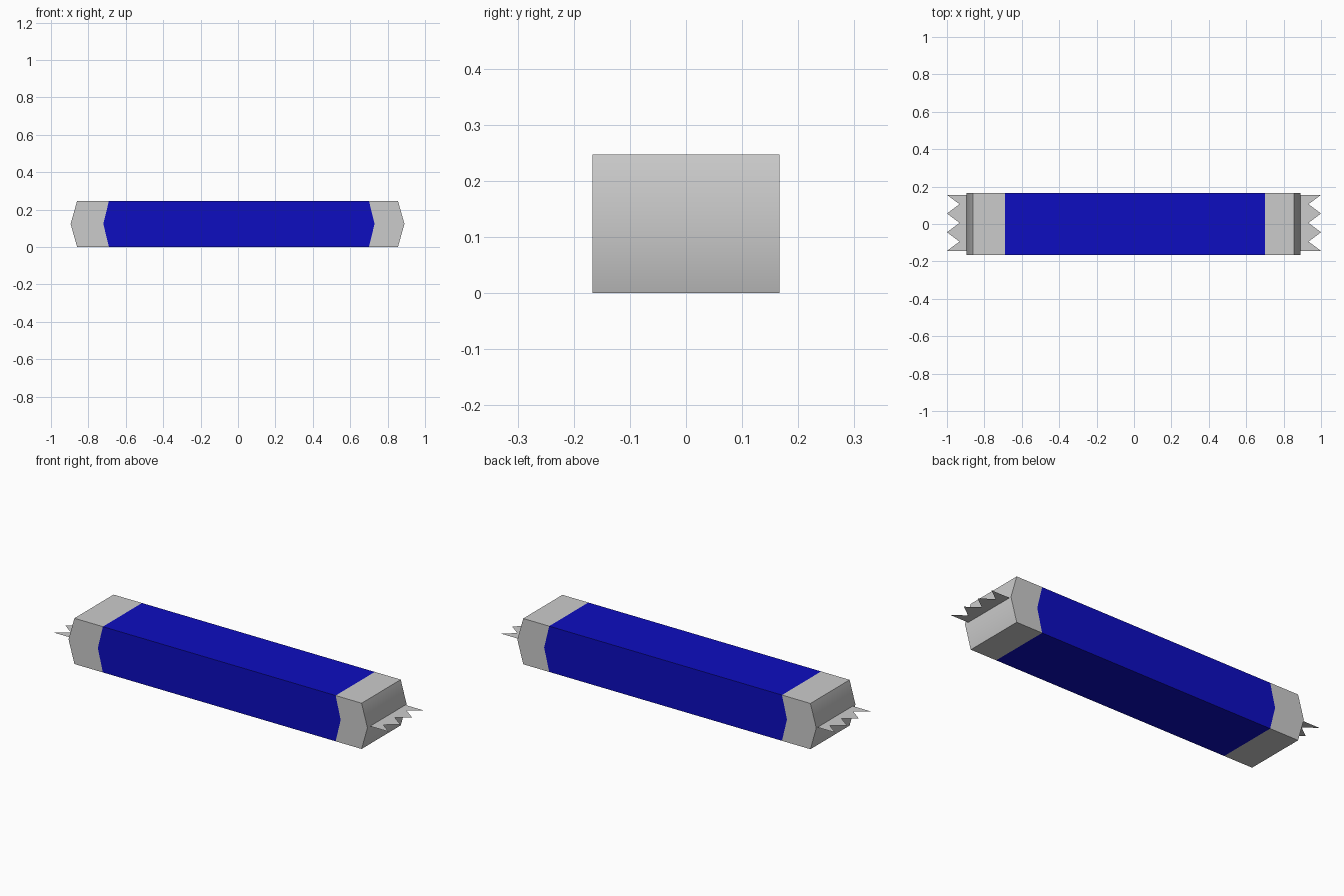
import bpy, math

if "Cube" in bpy.data.objects:
    bpy.data.objects.remove(bpy.data.objects["Cube"])

W, H = 0.167, 0.247
MID = H / 2

blue = bpy.data.materials.new("blue_wrap")
blue.diffuse_color = (0.004, 0.004, 0.53, 1)
blue.use_nodes = True
blue.node_tree.nodes["Principled BSDF"].inputs["Base Color"].default_value = blue.diffuse_color


def make_object(name, verts, faces, mat=None):
    mesh = bpy.data.meshes.new(name)
    mesh.from_pydata(verts, [], faces)
    mesh.update()
    ob = bpy.data.objects.new(name, mesh)
    bpy.context.collection.objects.link(ob)
    if mat:
        mesh.materials.append(mat)
    return ob


def prism(name, left, right, open_sides, mat=None):
    """Extrude a side profile along y; left/right give (corner x, middle x)."""
    prof = [(left[0], 0), (right[0], 0), (right[1], MID),
            (right[0], H), (left[0], H), (left[1], MID)]
    n = len(prof)
    verts = [(x, y, z) for y in (-W, W) for x, z in prof]
    faces = [tuple(range(n)), tuple(reversed(range(n, 2 * n)))]
    for i in range(n):
        if i not in open_sides:
            j = (i + 1) % n
            faces.append((i, i + n, j + n, j))
    return make_object(name, verts, faces, mat)


# Coloured middle band, open where it meets the ends
prism("wrapper_band", (-0.69, -0.72), (0.70, 0.73), {1, 2, 4, 5}, blue)

# Grey wrapper ends with softly shaded peaked tips
ends = [prism("wrapper_end_left", (-0.86, -0.895), (-0.69, -0.72), {1, 2}),
        prism("wrapper_end_right", (0.70, 0.73), (0.855, 0.89), {4, 5})]
for ob in ends:
    bpy.ops.object.select_all(action='DESELECT')
    ob.select_set(True)
    bpy.context.view_layer.objects.active = ob
    bpy.ops.object.shade_smooth_by_angle(angle=math.radians(45))

# Paper-thin crimped edges with four pointed teeth
for name, s in (("crimp_left", -1), ("crimp_right", 1)):
    y0, y1, teeth = -0.144, 0.156, 4
    count = 2 * teeth - 1
    verts, faces = [], []
    for i in range(count):
        y = y0 + (y1 - y0) * i / (count - 1)
        verts += [(s * 0.889, y, MID), (s * (0.933 if i % 2 else 1.0), y, MID)]
    for i in range(count - 1):
        a = 2 * i
        quad = (a, a + 1, a + 3, a + 2)
        faces.append(quad if s > 0 else quad[::-1])
    make_object(name, verts, faces)
